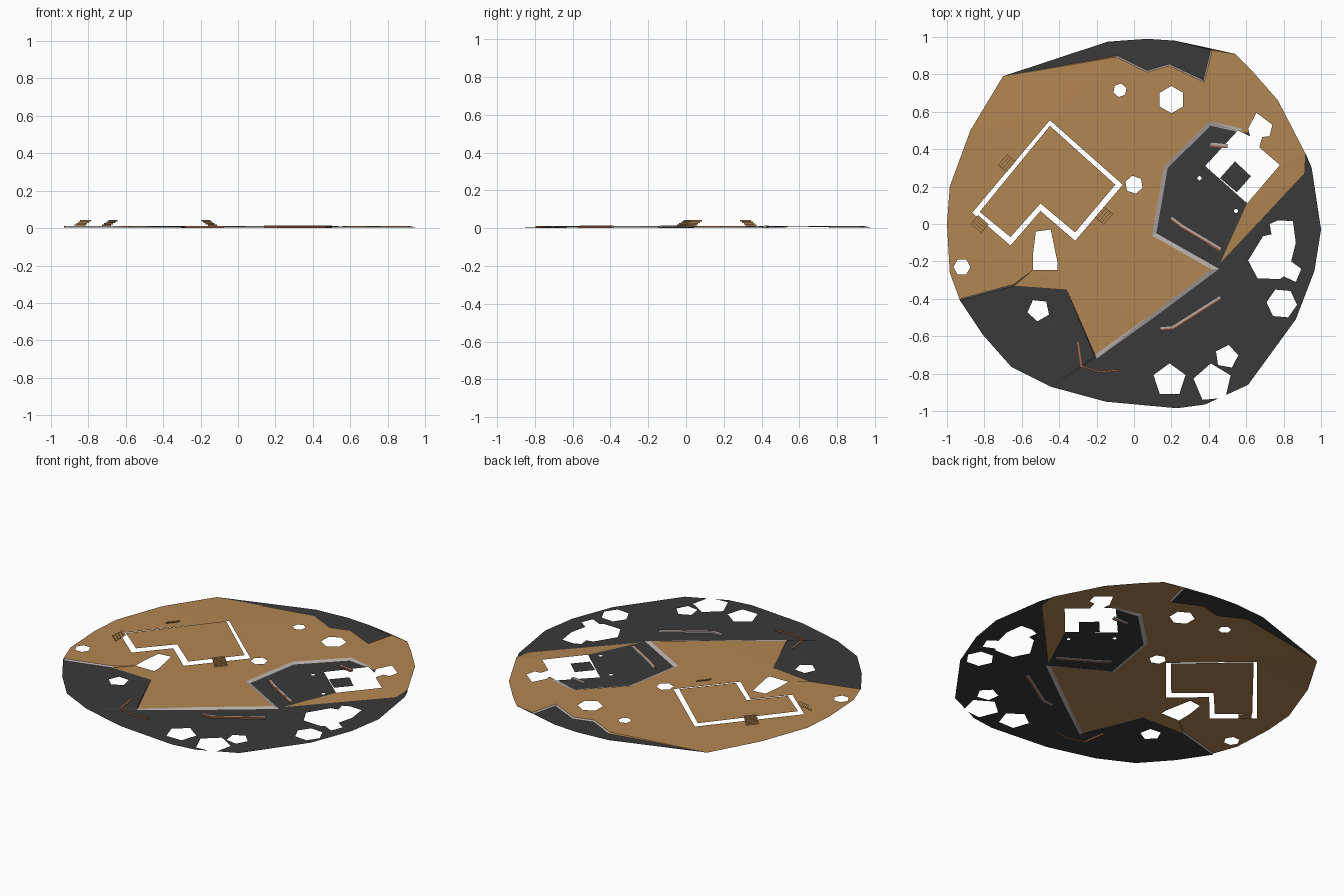
import bpy, math
from mathutils import Vector, geometry

if "Cube" in bpy.data.objects:
    bpy.data.objects.remove(bpy.data.objects["Cube"])

def mat(name, rgb):
    m = bpy.data.materials.new(name)
    m.diffuse_color = (*rgb, 1)
    m.use_nodes = True
    m.node_tree.nodes["Principled BSDF"].inputs["Base Color"].default_value = m.diffuse_color
    return m

TAN = mat("tan_earth", (.45, .238, .084))
DARK = mat("dark_asphalt", (.042, .042, .042))
GREY = mat("light_grey_curb", (.48, .43, .41))
RED = mat("brick_red", (.40, .14, .07))

def make(name, verts, faces, m):
    me = bpy.data.meshes.new(name)
    me.from_pydata(verts, [], faces)
    me.materials.append(m)
    ob = bpy.data.objects.new(name, me)
    bpy.context.collection.objects.link(ob)
    return ob

def inside(p, poly):
    c = False
    for (x1, y1), (x2, y2) in zip(poly, poly[1:] + poly[:1]):
        if (y1 > p[1]) != (y2 > p[1]) and p[0] < (x2 - x1) * (p[1] - y1) / (y2 - y1) + x1:
            c = not c
    return c

def ngon(x, y, r, n, a=90):
    return [(x + r * math.cos(math.radians(a + 360 * i / n)),
             y + r * math.sin(math.radians(a + 360 * i / n))) for i in range(n)]

def offset(line, w):
    """Mitred copy of an open polyline, moved w to its left."""
    pts = [Vector(p) for p in line]
    out = []
    for i, p in enumerate(pts):
        ns = []
        if i > 0:
            d = (p - pts[i - 1]).normalized(); ns.append(Vector((-d.y, d.x)))
        if i < len(pts) - 1:
            d = (pts[i + 1] - p).normalized(); ns.append(Vector((-d.y, d.x)))
        n = sum(ns, Vector((0, 0))).normalized()
        out.append(tuple(p + n * (w / max(.4, n.dot(ns[0])))))
    return out

# Outlines of the site, the raised earth and the sunken lot
rim = [(.07, .99), (.22, .98), (.54, .91), (.63, .82), (.77, .66), (.92, .37), (.95, .3), (1, -.03),
       (.965, -.25), (.865, -.51), (.61, -.86), (.38, -.965), (.23, -.985), (-.15, -.95),
       (-.445, -.87), (-.655, -.765), (-.81, -.59), (-.93, -.41), (-.985, -.26), (-1, 0),
       (-.985, .2), (-.875, .5), (-.7, .79), (-.14, .975)]
wall_line = [(-.2, -.72), (.1, -.505), (.455, -.24), (.12, -.05), (.18, .3), (.41, .525), (.57, .49)]
south_line = [(-.925, -.408), (-.64, -.33)]
north_line = [(.41, .93), (.37, .77), (.19, .855), (.07, .82), (-.09, .9)]
earth = ([(-1.1, -.46)] + south_line + [(-.36, -.35)] + wall_line[:3] +
         [(.46, -.21), (.91, .27), (.915, .37), (1.1, .4), (1.1, 1.1), (.44, 1.1)] + north_line +
         [(-.7, .79), (-1.1, .72)])
lot = wall_line[2:] + [(.62, .49), (.69, .35), (.6, .1), (.46, -.21)]

# House: raised floor inside a ring-shaped wall gap
house_out = [(-.45, .555), (-.06, .21), (-.315, -.09), (-.5, .07), (-.66, -.115), (-.865, .06)]
house_in = [(-.45, .525), (-.1, .21), (-.315, -.045), (-.5, .11), (-.66, -.07), (-.825, .065)]
# Garage building gap with its floor kept
garage_gap = [(.655, .595), (.74, .53), (.725, .47), (.685, .465), (.67, .41), (.78, .315),
              (.605, .11), (.38, .31), (.555, .5), (.62, .47), (.61, .51)]
garage_floor = [(.54, .335), (.625, .255), (.55, .17), (.46, .245)]

# Openings left for trees, bushes and rocks
holes = [
    [(-.525, -.04), (-.445, -.03), (-.41, -.2), (-.41, -.245), (-.54, -.245), (-.54, -.16)],
    [(.725, 0), (.77, .02), (.85, .015), (.865, -.1), (.84, -.2), (.895, -.24), (.865, -.31),
     (.8, -.28), (.78, -.295), (.66, -.29), (.61, -.195), (.69, -.065), (.735, -.055)],
    ngon(0, .21, .049, 6, 100), ngon(-.92, -.23, .046, 6, 120), ngon(-.51, -.46, .061, 5, 48),
    ngon(-.075, .715, .037, 6, 80), ngon(.2, .665, .073, 6), ngon(.19, -.835, .09, 5),
    ngon(.42, -.85, .105, 5, 95), ngon(.495, -.71, .064, 5, 80), ngon(.79, -.425, .082, 6, 55),
    ngon(.35, .245, .012, 6), ngon(.545, .07, .012, 6)]

# Curb ribbons along the earth's edges
ribbons = []
for line, w in ((wall_line, .022), (south_line, .008), (north_line, .008)):
    ribbons.append((line, offset(line, w)))
bands = [a + b[::-1] for a, b in ribbons]

# One triangulation of every outline, then sorted into parts
pts, heights, edges = [], [], []
def add_loop(poly, z=None):
    s = len(pts)
    pts.extend(Vector(p) for p in poly)
    heights.extend([z] * len(poly))
    edges.extend((s + i, s + (i + 1) % len(poly)) for i in range(len(poly)))

for a, b in ribbons:
    add_loop(a + b[::-1])
    heights[-2 * len(a):] = [.003] * len(a) + [.011] * len(a)
add_loop(house_in, .021)
for poly in [rim, earth, lot, house_out, garage_gap, garage_floor] + holes:
    add_loop(poly)
res = geometry.delaunay_2d_cdt(pts, edges, [], 0, 1e-5)
verts, faces, origins = res[0], res[2], res[3]

def height(p, origin):
    known = [heights[i] for i in origin if heights[i] is not None]
    if known:
        return max(known)
    if inside(p, lot):
        return .005
    return .011 if inside(p, earth) else .004

coords = [(v.x, v.y, height(v, o)) for v, o in zip(verts, origins)]
parts = {"paved_ground": [], "raised_earth": [], "house_floor": [], "edge_curb": []}
for f in faces:
    c = sum((verts[i] for i in f), Vector((0, 0))) / len(f)
    if not inside(c, rim) or any(inside(c, h) for h in holes):
        continue
    if inside(c, house_in):
        key = "house_floor"
    elif inside(c, house_out) or (inside(c, garage_gap) and not inside(c, garage_floor)):
        continue
    elif any(inside(c, b) for b in bands):
        key = "edge_curb"
    elif inside(c, earth) and not inside(c, lot):
        key = "raised_earth"
    else:
        key = "paved_ground"
    parts[key].append(f)
colours = {"paved_ground": DARK, "raised_earth": TAN, "house_floor": TAN, "edge_curb": GREY}
for key, fs in parts.items():
    used = sorted({i for f in fs for i in f})
    idx = {v: n for n, v in enumerate(used)}
    make(key, [coords[i] for i in used], [[idx[i] for i in f] for f in fs], colours[key])

# Low walls: a strip of given width extruded upward
def strip(name, line, w, z0, z1, m):
    other, n = offset(line, w), len(line)
    v = [(x, y, z) for z in (z0, z1) for row in (line, other) for x, y in row]
    f = []
    for i in range(n - 1):
        a, b, c, d = i, i + n, i + 2 * n, i + 3 * n
        f += [(a, b, b + 1, a + 1), (c, c + 1, d + 1, d), (a, a + 1, c + 1, c), (b, d, d + 1, b + 1)]
    f += [(0, 2 * n, 3 * n, n), (n - 1, 2 * n - 1, 4 * n - 1, 3 * n - 1)]
    make(name, v, f, m)

low_walls = {"lot_wall": [(.19, .025), (.25, -.02), (.46, -.145)],
             "street_wall": [(.14, -.57), (.21, -.565), (.47, -.4)],
             "corner_wall": [(-.305, -.63), (-.285, -.765), (-.18, -.795), (-.075, -.785)],
             "garage_wall": [(.405, .415), (.5, .405)]}
for name, line in low_walls.items():
    strip(name + "_brick", line, .009, 0, .012, RED)
    if name != "corner_wall":
        strip(name + "_cap", offset(line, .009), .012, 0, .013, GREY)

# Entrance stairs: zigzag of treads and risers going down away from the house
def stairs(name, x, y, angle, width=.075, depth=.06, steps=4):
    out = Vector((math.cos(angle), math.sin(angle)))
    side = Vector((-out.y, out.x)) * width / 2
    prof, z = [], .044
    for i in range(steps):
        prof += [(depth * i / steps, z), (depth * (i + 1) / steps, z)]
        z -= .033 / steps
    prof.append((depth, .011))
    v = []
    for d, h in prof:
        p = Vector((x, y)) + out * (d - depth / 2)
        v += [(*(p - side), h), (*(p + side), h)]
    make(name, v, [(2 * i, 2 * i + 2, 2 * i + 3, 2 * i + 1) for i in range(len(prof) - 1)], TAN)

stairs("stairs_northwest", -.68, .325, math.radians(140))
stairs("stairs_southwest", -.825, 0, math.radians(229))
stairs("stairs_southeast", -.16, .045, math.radians(-40))
